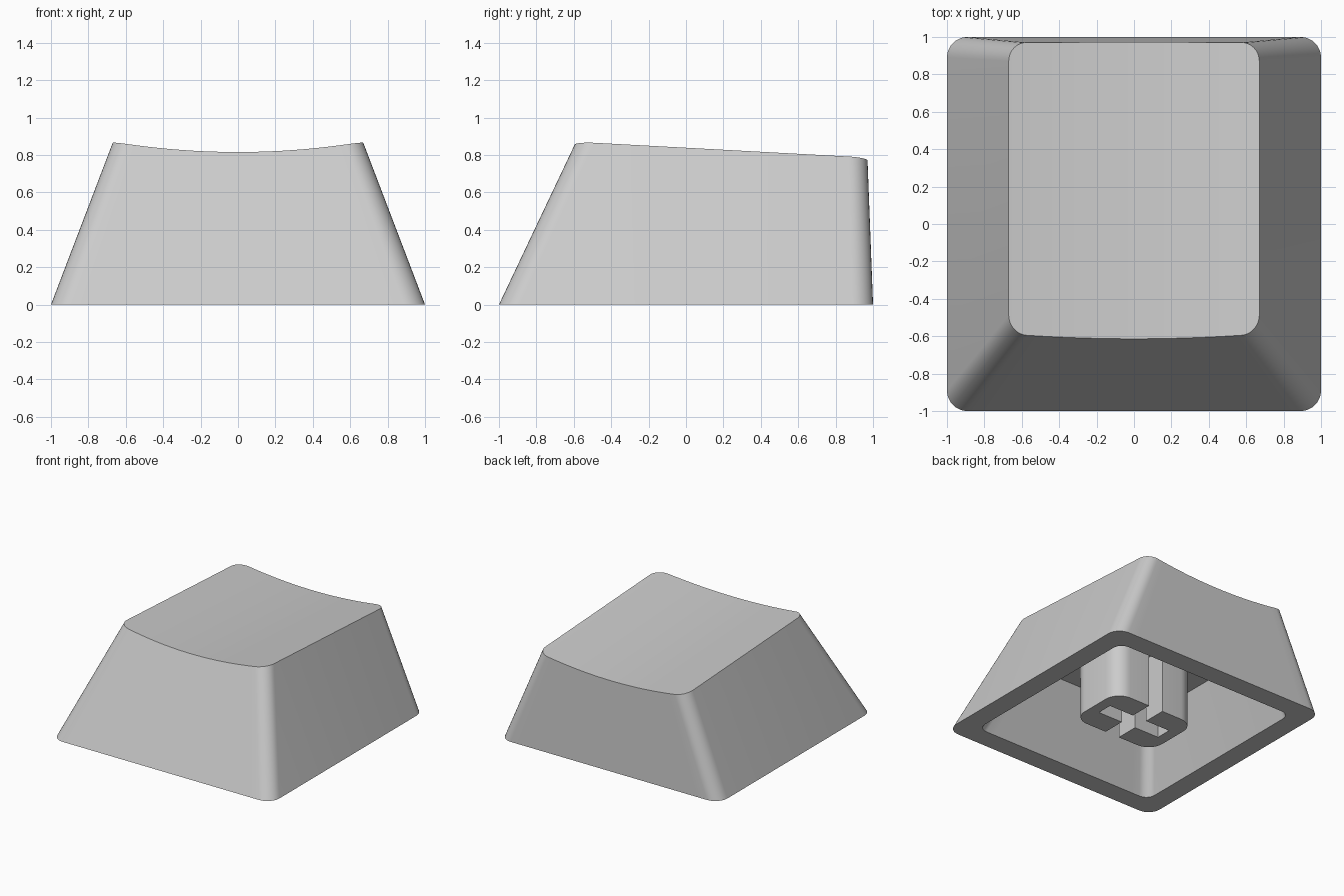
import bpy, bmesh, math
from mathutils import Vector

if "Cube" in bpy.data.objects:
    bpy.data.objects.remove(bpy.data.objects["Cube"])

grey = bpy.data.materials.new("light grey plastic")
grey.use_nodes = True
colour = (0.6, 0.6, 0.6, 1)
grey.diffuse_color = colour
grey.node_tree.nodes["Principled BSDF"].inputs["Base Color"].default_value = colour

ARC, EDGE = 8, 20
CEILING = 0.54


def finish(bm, name):
    bmesh.ops.recalc_face_normals(bm, faces=bm.faces)
    mesh = bpy.data.meshes.new(name)
    bm.to_mesh(mesh)
    bm.free()
    mesh.materials.append(grey)
    obj = bpy.data.objects.new(name, mesh)
    bpy.context.collection.objects.link(obj)
    bpy.ops.object.select_all(action='DESELECT')
    obj.select_set(True)
    bpy.context.view_layer.objects.active = obj
    bpy.ops.object.shade_smooth_by_angle(angle=math.radians(30))
    return obj


def rounded_ring(half_x, front, back, r, height):
    """Front row left to right, then back row right to left."""
    arc = [math.pi / 2 * i / ARC for i in range(ARC + 1)]
    left = [(-half_x + r - r * math.cos(a), r - r * math.sin(a)) for a in arc]
    flat = half_x - r
    middle = [(-flat + 2 * flat * i / EDGE, 0) for i in range(1, EDGE)]
    row = left + middle + [(-x, d) for x, d in reversed(left)]
    points = [(x, front + d) for x, d in row] + [(x, back - d) for x, d in reversed(row)]
    return [Vector((x, y, height(x, y))) for x, y in points]


def flat_at(z):
    return lambda x, y: z


def tilted(x, y):
    return 0.871 - 0.054 * (y + 0.6)


def dish(x, y):
    return 0.815 - 0.054 * (y + 0.6) + 0.125 * x * x


def trim_to_dish(low, high):
    """Point where a wall line meets the scooped top."""
    t = 1.0
    for _ in range(12):
        p = low.lerp(high, t)
        t = dish(p.x, p.y) / high.z
    return low.lerp(high, t)


# Hollow shell: outer wall, rim and cavity as linked rings
base = rounded_ring(1, -1, 1, 0.11, flat_at(0))
crown = rounded_ring(0.67, -0.588, 0.97, 0.1, tilted)
top = [trim_to_dish(a, b) for a, b in zip(base, crown)]
opening = rounded_ring(0.833, -0.833, 0.833, 0.08, flat_at(0))
ceiling = rounded_ring(0.63, -0.58, 0.815, 0.08, flat_at(CEILING))

bm = bmesh.new()
rings = [[bm.verts.new(p) for p in ring] for ring in (top, base, opening, ceiling)]
count = len(base)
for upper, lower in zip(rings, rings[1:]):
    for i in range(count):
        j = (i + 1) % count
        bm.faces.new((upper[i], upper[j], lower[j], lower[i]))

# Scooped top and cavity ceiling, in strips from front to back
for ring in (rings[0], rings[3]):
    for i in range(count // 2 - 1):
        bm.faces.new((ring[i], ring[i + 1], ring[-2 - i], ring[-1 - i]))
finish(bm, "keycap_shell")

# Two stem halves around a cross-shaped slot
HX, HY, R = 0.38, 0.255, 0.13
SLOT, ARM = 0.065, 0.29


def stem_half(side, name):
    outline = [(SLOT, -HY)]
    for sign in (-1, 1):
        for i in range(ARC + 1):
            a = math.pi / 2 * (i / ARC - (1 if sign < 0 else 0))
            outline.append((HX - R + R * math.cos(a), sign * (HY - R) + R * math.sin(a)))
    outline += [(SLOT, HY), (SLOT, SLOT), (ARM, SLOT), (ARM, -SLOT), (SLOT, -SLOT)]
    bm = bmesh.new()
    low = [bm.verts.new((side * x, y, 0)) for x, y in outline]
    high = [bm.verts.new((side * x, y, CEILING)) for x, y in outline]
    bm.faces.new(low)
    bm.faces.new(high)
    for i in range(len(low)):
        j = (i + 1) % len(low)
        bm.faces.new((low[i], low[j], high[j], high[i]))
    finish(bm, name)


stem_half(1, "stem_left")
stem_half(-1, "stem_right")
